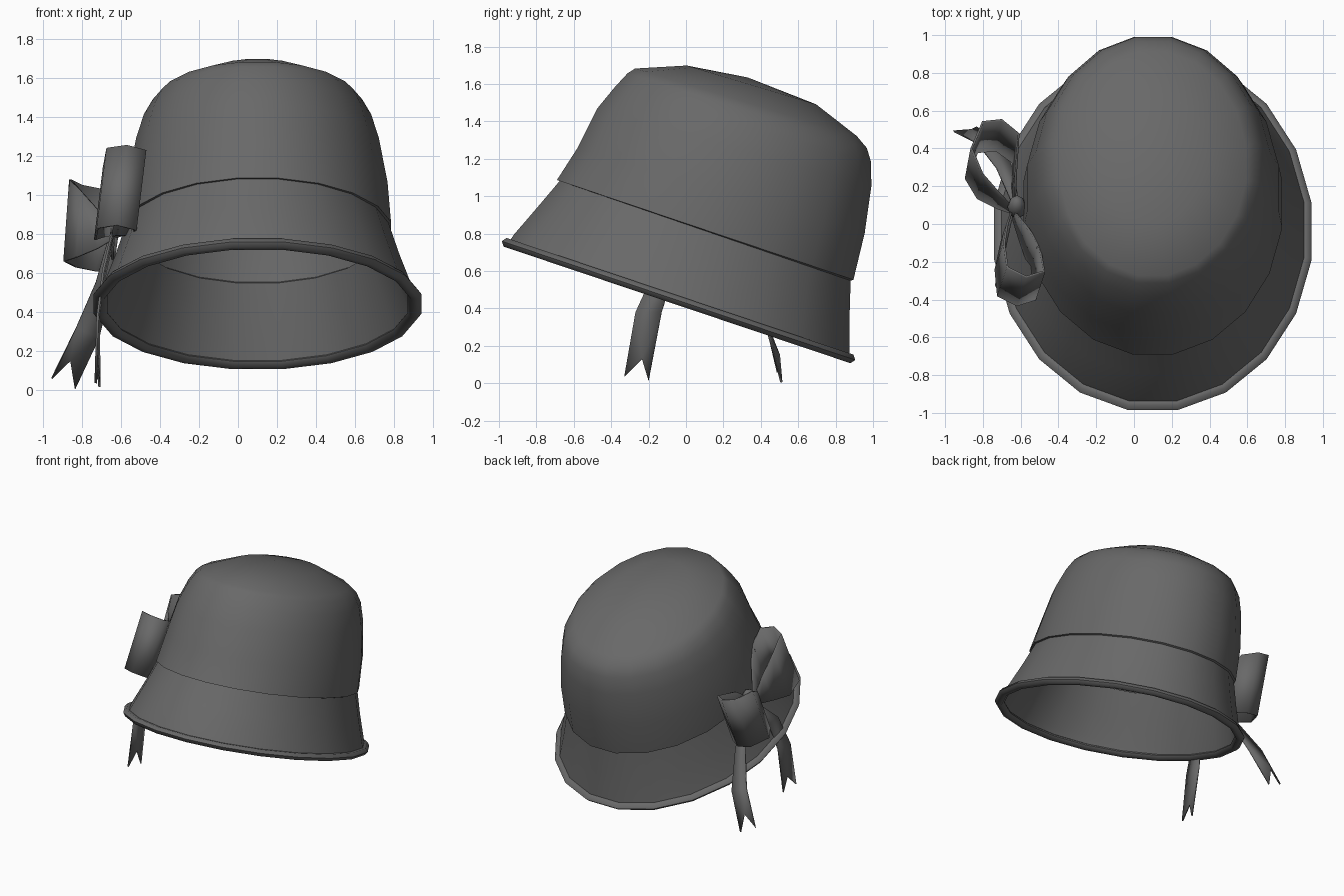
import bpy, bmesh, math
from mathutils import Vector

if "Cube" in bpy.data.objects:
    bpy.data.objects.remove(bpy.data.objects["Cube"])

SEG = 20
CX = 0.1

felt = bpy.data.materials.new("charcoal felt")
felt.diffuse_color = (0.14, 0.14, 0.14, 1)
felt.use_nodes = True
felt.node_tree.nodes["Principled BSDF"].inputs["Base Color"].default_value = felt.diffuse_color


def finish(name, bm, angle=40):
    bmesh.ops.recalc_face_normals(bm, faces=bm.faces)
    me = bpy.data.meshes.new(name)
    bm.to_mesh(me)
    bm.free()
    ob = bpy.data.objects.new(name, me)
    bpy.context.collection.objects.link(ob)
    me.materials.append(felt)
    bpy.ops.object.select_all(action='DESELECT')
    ob.select_set(True)
    bpy.context.view_layer.objects.active = ob
    bpy.ops.object.shade_smooth_by_angle(angle=math.radians(angle))
    return ob


def ring(bm, r):
    """Tilted oval given by its front (y, z), back (y, z) and half width."""
    f, b, hw = Vector((0, r[0], r[1])), Vector((0, r[2], r[3])), r[4]
    out = []
    for i in range(SEG):
        t = 2 * math.pi * (i + 0.5) / SEG
        p = (f + b) / 2 - (b - f) / 2 * math.cos(t)
        out.append(bm.verts.new((CX + hw * math.sin(t), p.y, p.z)))
    return out


def bridge(bm, a, b):
    for i in range(SEG):
        j = (i + 1) % SEG
        bm.faces.new((a[i], a[j], b[j], b[i]))


def cap(bm, loop, co):
    c = bm.verts.new(co)
    for i in range(SEG):
        bm.faces.new((loop[i], loop[(i + 1) % SEG], c))


# hat shell: outside rings from brim to crown, with a matching lining
outer = [
    (-0.96, 0.755, 0.885, 0.13, 0.82),
    (-0.93, 0.80, 0.885, 0.18, 0.80),
    (-0.80, 0.95, 0.885, 0.36, 0.735),
    (-0.685, 1.085, 0.89, 0.545, 0.68),
    (-0.70, 1.09, 0.905, 0.55, 0.693),     # lower edge of the band
    (-0.59, 1.26, 0.965, 0.80, 0.675),
    (-0.485, 1.47, 1.0, 1.05, 0.63),
    (-0.39, 1.585, 0.998, 1.18, 0.59),
    (-0.32, 1.66, 0.975, 1.255, 0.545),
    (-0.28, 1.685, 0.92, 1.32, 0.50),
    (0.0, 1.70, 0.70, 1.49, 0.28),
]
bm = bmesh.new()
loops = [ring(bm, r) for r in outer]
T = 0.03
inner = [(r[0] + T, r[1], r[2] - T, r[3], r[4] - T) for r in outer[:9]]
inner.append((-0.22, 1.64, 0.88, 1.29, 0.45))
loops_in = [ring(bm, r) for r in inner]
for ls in (loops, loops_in):
    for a, b in zip(ls, ls[1:]):
        bridge(bm, a, b)
bridge(bm, loops[0], loops_in[0])
cap(bm, loops[-1], (CX, 0.33, 1.635))
cap(bm, loops_in[-1], (CX, 0.33, 1.58))
finish("hat_crown", bm)

# rolled bead around the brim edge
bm = bmesh.new()
up = Vector((0, 0.32, 0.95))
beads = []
for k in range(6):
    a = 2 * math.pi * k / 6
    o, h = 0.036 * math.cos(a), 0.028 * math.sin(a)
    beads.append(ring(bm, (-0.962 - o * 0.95 + up.y * h, 0.752 + o * 0.32 + up.z * h,
                           0.882 + o * 0.95 + up.y * h, 0.132 - o * 0.32 + up.z * h, 0.815 + o)))
for k in range(6):
    bridge(bm, beads[k], beads[(k + 1) % 6])
finish("brim_bead", bm, 70)


def ribbon(name, pairs, notch=None):
    """Strip through pairs of edge points; an optional notch splits the end."""
    bm = bmesh.new()
    vs = [[bm.verts.new(p) for p in pr] for pr in pairs]
    for n, (a, b) in enumerate(zip(vs, vs[1:])):
        if notch and n == len(vs) - 2:
            m = bm.verts.new(notch)
            bm.faces.new((a[0], m, b[0]))
            bm.faces.new((a[0], a[1], m))
            bm.faces.new((a[1], b[1], m))
        else:
            bm.faces.new((a[0], a[1], b[1], b[0]))
    ob = finish(name, bm)
    so = ob.modifiers.new("thickness", 'SOLIDIFY')
    so.thickness = 0.012
    so.offset = 0
    return ob


# bow loops: an outline of the upper edge, dropped along the ribbon width
def bow_loop(name, upper, drop):
    drop = Vector(drop)
    pairs = []
    for x, y, z, w in upper:
        p = Vector((x, y, z))
        mid = p + drop / 2
        pairs.append((mid - drop * w / 2, mid + drop * w / 2))
    ribbon(name, pairs)


bow_loop("front_bow_loop", [
    (-0.61, 0.12, 1.04, 0.22), (-0.56, 0.02, 1.12, 0.6), (-0.50, -0.10, 1.18, 0.9),
    (-0.475, -0.25, 1.23, 1), (-0.57, -0.28, 1.255, 1), (-0.67, -0.23, 1.24, 1),
    (-0.685, -0.10, 1.16, 0.9), (-0.66, 0.03, 1.10, 0.55), (-0.63, 0.12, 1.04, 0.22)],
    (-0.05, -0.15, -0.41))
bow_loop("back_bow_loop", [
    (-0.62, 0.16, 1.02, 0.22), (-0.62, 0.30, 1.04, 0.65), (-0.61, 0.48, 1.02, 0.95),
    (-0.70, 0.55, 1.03, 1), (-0.80, 0.54, 1.05, 1), (-0.86, 0.40, 1.08, 1),
    (-0.80, 0.28, 1.06, 0.8), (-0.70, 0.20, 1.03, 0.45), (-0.64, 0.16, 1.02, 0.22)],
    (-0.03, -0.16, -0.42))

# forked ribbon tails
ribbon("back_tail", [
    ((-0.65, 0.12, 0.83), (-0.61, 0.13, 0.82)),
    ((-0.73, 0.30, 0.55), (-0.65, 0.31, 0.53)),
    ((-0.83, 0.43, 0.32), (-0.71, 0.44, 0.27)),
    ((-0.955, 0.49, 0.06), (-0.835, 0.51, 0.005))], (-0.86, 0.497, 0.15))
ribbon("front_tail", [
    ((-0.64, 0.08, 0.83), (-0.63, 0.13, 0.82)),
    ((-0.69, -0.16, 0.62), (-0.68, -0.06, 0.60)),
    ((-0.72, -0.27, 0.38), (-0.715, -0.13, 0.38)),
    ((-0.73, -0.33, 0.035), (-0.71, -0.20, 0.015))], (-0.72, -0.235, 0.13))

# knot tying the bow to the band
bm = bmesh.new()
bmesh.ops.create_uvsphere(bm, u_segments=8, v_segments=6, radius=1)
for v in bm.verts:
    c = v.co
    v.co = Vector((-0.62 + c.x * 0.05, 0.09 + c.y * 0.06 + c.z * 0.02, 0.85 + c.z * 0.07))
finish("bow_knot", bm, 60)
